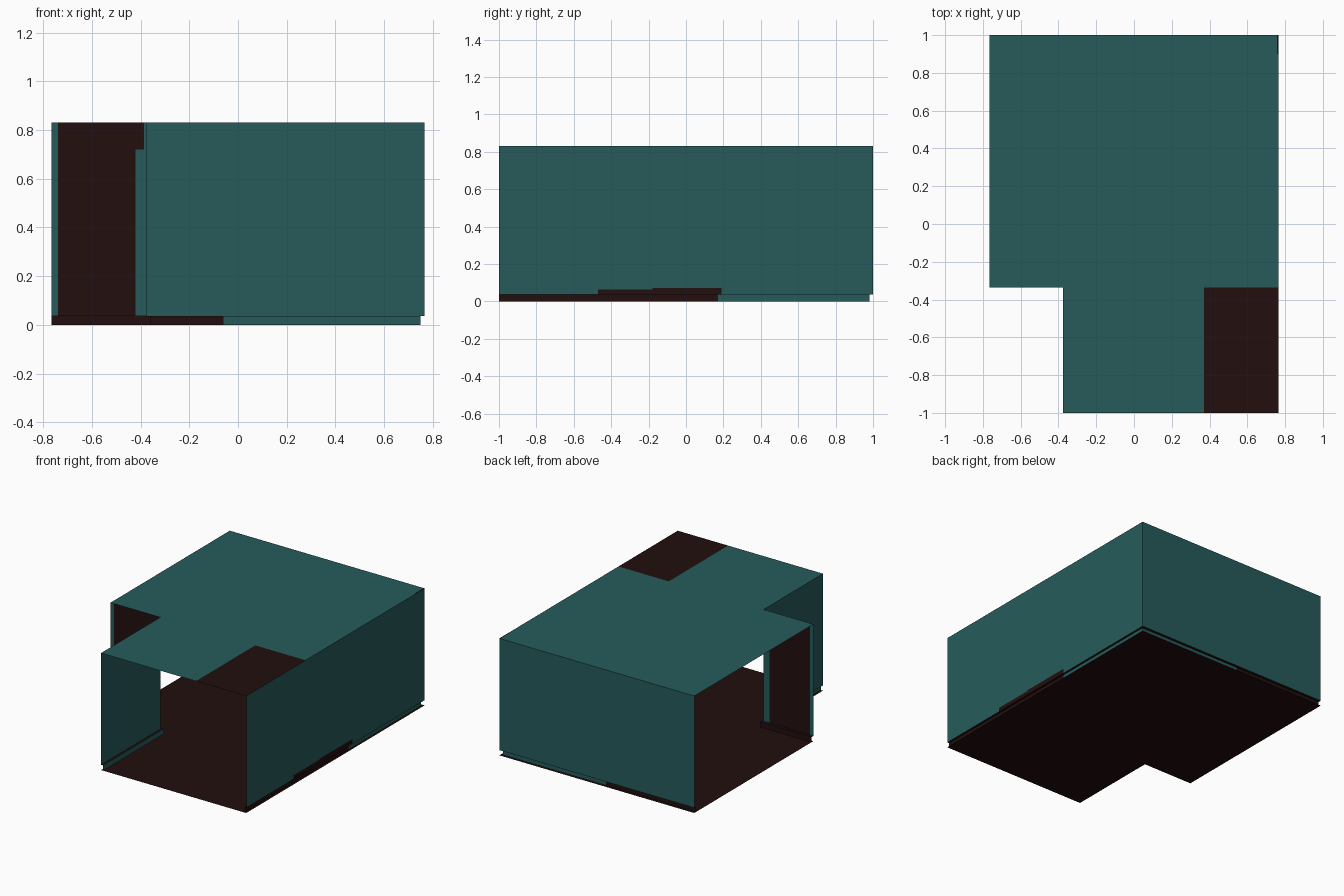
import bpy, bmesh

if "Cube" in bpy.data.objects:
    bpy.data.objects.remove(bpy.data.objects["Cube"])


def material(name, rgb):
    m = bpy.data.materials.new(name)
    m.diffuse_color = (*rgb, 1.0)
    m.use_nodes = True
    m.node_tree.nodes["Principled BSDF"].inputs["Base Color"].default_value = m.diffuse_color
    return m


TEAL = material("teal", (0.020, 0.105, 0.105))
DARK = material("dark brown", (0.0165, 0.0045, 0.0045))

# Key dimensions
L, R, F, B = -0.765, 0.765, -1.0, 1.0      # outer extents
NX, NY = -0.375, -0.335                    # inner corner of the notch
LEDGE, TOP = 0.037, 0.83                   # wall bottom and roof height
IX, IY = 0.015, 0.02                       # plinth inset


def panel(name, axis, at, us, vs, dark=lambda u, v: False, skip=lambda u, v: False):
    """Flat sheet at a constant axis value, cut at us and vs.
    Faces are coloured dark or left out by rules on the face centre."""
    bm = bmesh.new()

    def point(u, v):
        p = [u, v]
        p.insert(axis, at)
        return bm.verts.new(p)

    grid = [[point(u, v) for v in vs] for u in us]
    for i in range(len(us) - 1):
        for j in range(len(vs) - 1):
            u, v = (us[i] + us[i + 1]) / 2, (vs[j] + vs[j + 1]) / 2
            if skip(u, v):
                continue
            f = bm.faces.new((grid[i][j], grid[i + 1][j], grid[i + 1][j + 1], grid[i][j + 1]))
            f.material_index = int(dark(u, v))
    loose = [v for v in bm.verts if not v.link_faces]
    bmesh.ops.delete(bm, geom=loose, context='VERTS')
    mesh = bpy.data.meshes.new(name)
    bm.to_mesh(mesh)
    bm.free()
    mesh.materials.append(TEAL)
    mesh.materials.append(DARK)
    ob = bpy.data.objects.new(name, mesh)
    bpy.context.collection.objects.link(ob)
    return ob


def always(u, v):
    return True


def notch(u, v):
    return u < NX and v < NY


# Floor and roof share the notched outline; the roof has one dark corner
panel("floor", 2, 0.0, [L, NX, R], [F, NY, B], always, notch)
panel("roof", 2, TOP, [L, NX, 0.37, 0.757, R], [F, NY, 0.9, B],
      lambda u, v: (u > 0.37 and v < NY) or (u > 0.757 and v > 0.9), notch)

# Upper walls; the front and left sides stay open
panel("back_wall", 1, B, [L, R], [LEDGE, TOP])
panel("right_wall", 0, R, [F, -0.47, -0.18, 0.19, B], [LEDGE, 0.065, 0.071, TOP],
      lambda y, z: -0.47 < y < 0.19 and z < (0.071 if y > -0.18 else 0.065))
panel("notch_side_wall", 0, NX, [F, NY], [LEDGE, TOP])
panel("notch_front_wall", 1, NY, [L, -0.74, -0.42, -0.385, NX], [LEDGE, 0.72, TOP],
      lambda x, z: -0.74 < x < -0.42 or (-0.42 < x < -0.385 and z > 0.72))

# Inset plinth below the walls, dark towards the left and front
panel("back_plinth", 1, B - IY, [L, -0.06, R - IX], [0, LEDGE], lambda x, z: x < -0.06)
panel("right_plinth", 0, R - IX, [F, 0.17, B - IY], [0, LEDGE], lambda y, z: y < 0.17)
panel("notch_side_plinth", 0, NX + IX, [F, NY + IY], [0, LEDGE])
panel("notch_front_plinth", 1, NY + IY, [L, NX + IX], [0, LEDGE], always)

# Narrow ledges joining walls to plinth
panel("back_ledge", 2, LEDGE, [L, R], [B - IY, B], always)
panel("right_ledge", 2, LEDGE, [R - IX, R], [F, B - IY], always)
panel("notch_side_ledge", 2, LEDGE, [NX, NX + IX], [F, NY + IY], always)
panel("notch_front_ledge", 2, LEDGE, [L, NX], [NY, NY + IY], always)
